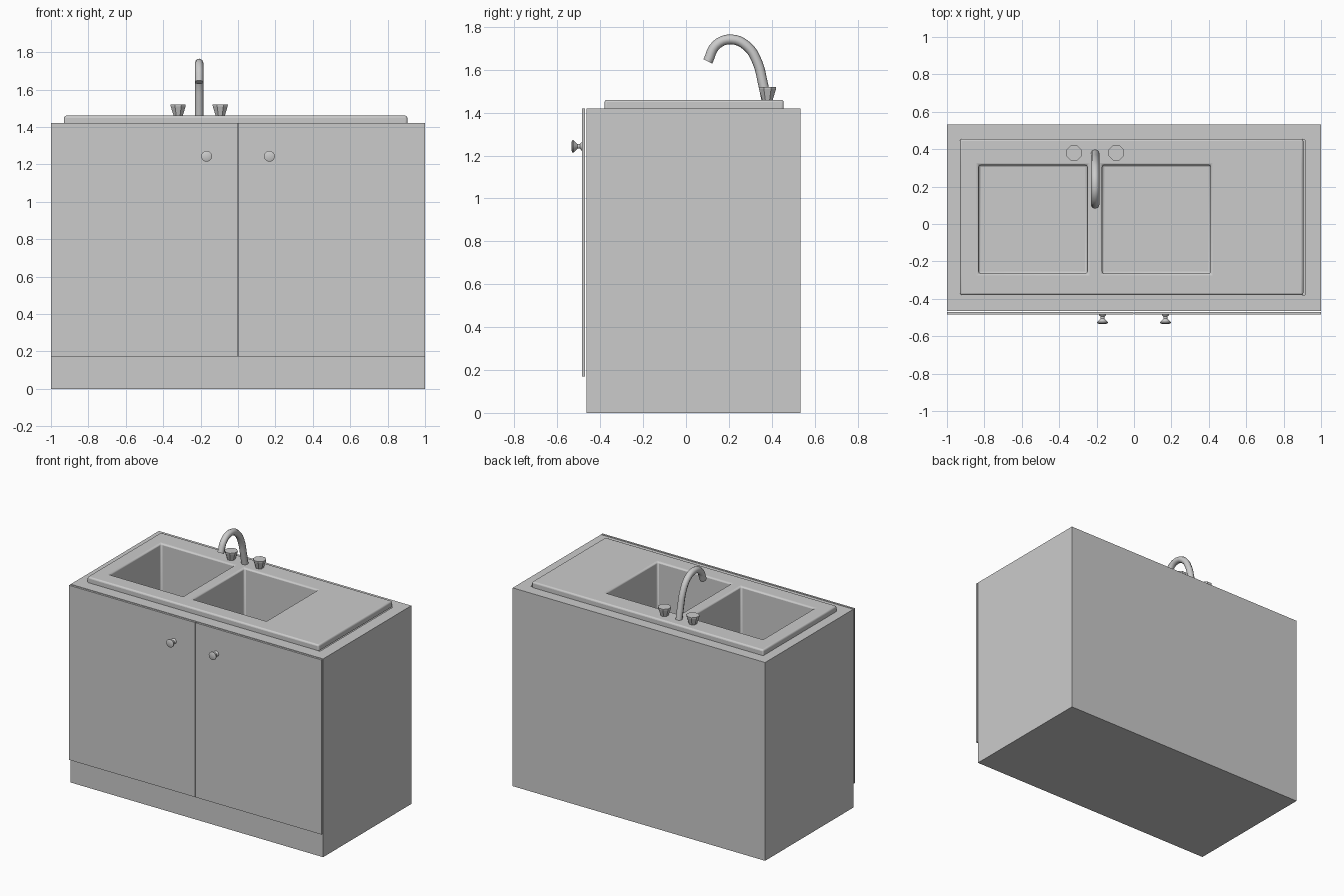
import bpy, bmesh, math
from mathutils import Matrix

if "Cube" in bpy.data.objects:
    bpy.data.objects.remove(bpy.data.objects["Cube"])


def make_object(name, bm, matrix=None):
    if matrix:
        bmesh.ops.transform(bm, matrix=matrix, verts=bm.verts)
    mesh = bpy.data.meshes.new(name)
    bm.to_mesh(mesh)
    bm.free()
    obj = bpy.data.objects.new(name, mesh)
    bpy.context.collection.objects.link(obj)
    return obj


def box_bm(lo, hi):
    bm = bmesh.new()
    bmesh.ops.create_cube(bm, size=1)
    for v in bm.verts:
        v.co = [(a + b) / 2 + c * (b - a) for a, b, c in zip(lo, hi, v.co)]
    return bm


def lathe(name, profile, sides, matrix, turn=0.0):
    bm = bmesh.new()
    rings = []
    for r, h in profile:
        angles = [turn + 2 * math.pi * i / sides for i in range(sides)]
        rings.append([bm.verts.new((r * math.cos(a), r * math.sin(a), h)) for a in angles])
    for low, high in zip(rings, rings[1:]):
        for i in range(sides):
            j = (i + 1) % sides
            bm.faces.new((low[i], low[j], high[j], high[i]))
    bm.faces.new(rings[0][::-1])
    bm.faces.new(rings[-1])
    return make_object(name, bm, matrix)


def shade_smooth(obj, degrees=35):
    bpy.ops.object.select_all(action='DESELECT')
    obj.select_set(True)
    bpy.context.view_layer.objects.active = obj
    bpy.ops.object.shade_smooth_by_angle(angle=math.radians(degrees))


# Cabinet body, with an opening in the top under the sink
bm = box_bm((-1, -0.465, 0), (1, 0.533, 1.42))
top = max(bm.faces, key=lambda f: f.calc_center_median().z)
bmesh.ops.inset_region(bm, faces=[top], thickness=0.12)
bmesh.ops.delete(bm, geom=[top], context='FACES')
make_object("cabinet", bm)

# Doors and knobs
knob_profile = [(0.02, 0), (0.018, 0.005), (0.01, 0.011), (0.011, 0.022),
                (0.029, 0.041), (0.029, 0.046), (0.02, 0.05)]
for side, s in (("left", -1), ("right", 1)):
    x0, x1 = sorted((s * 0.003, s * 1.0))
    make_object(side + "_door", box_bm((x0, -0.485, 0.17), (x1, -0.471, 1.42)))
    place = Matrix.Translation((s * 0.168, -0.484, 1.243)) @ Matrix.Rotation(math.pi / 2, 4, 'X')
    shade_smooth(lathe(side + "_knob", knob_profile, 16, place))

# Sink: a grid of top panels, where two cells drop down into basins
xs = [-0.93, -0.83, -0.25, -0.17, 0.41, 0.905]
ys = [-0.38, -0.265, 0.315, 0.455]
top_z, floor_z, skirt_z = 1.46, 1.06, 1.418
bm = bmesh.new()


def quad(*points):
    bm.faces.new([bm.verts.new(p) for p in points])


def walls(x0, x1, y0, y1, z, inward):
    corners = [(x0, y0), (x1, y0), (x1, y1), (x0, y1)]
    if inward:
        corners.reverse()
    for a, b in zip(corners, corners[1:] + corners[:1]):
        quad((*a, z), (*b, z), (*b, top_z), (*a, top_z))


for i in range(5):
    for j in range(3):
        x0, x1, y0, y1 = xs[i], xs[i + 1], ys[j], ys[j + 1]
        basin = j == 1 and i in (1, 3)
        z = floor_z if basin else top_z
        quad((x0, y0, z), (x1, y0, z), (x1, y1, z), (x0, y1, z))
        if basin:
            walls(x0, x1, y0, y1, floor_z, True)
# Outer skirt follows the same divisions as the top panels
for a, b in zip(xs, xs[1:]):
    quad((a, ys[0], skirt_z), (b, ys[0], skirt_z), (b, ys[0], top_z), (a, ys[0], top_z))
    quad((b, ys[3], skirt_z), (a, ys[3], skirt_z), (a, ys[3], top_z), (b, ys[3], top_z))
for a, b in zip(ys, ys[1:]):
    quad((xs[5], a, skirt_z), (xs[5], b, skirt_z), (xs[5], b, top_z), (xs[5], a, top_z))
    quad((xs[0], b, skirt_z), (xs[0], a, skirt_z), (xs[0], a, top_z), (xs[0], b, top_z))
bmesh.ops.remove_doubles(bm, verts=bm.verts, dist=0.0001)
sink = make_object("sink", bm)
bevel = sink.modifiers.new("rounded_edges", 'BEVEL')
bevel.width = 0.011
bevel.segments = 3
bevel.limit_method = 'ANGLE'
shade_smooth(sink)

# Tap handles: tapered octagons
for side, x in (("left", -0.32), ("right", -0.095)):
    lathe(side + "_tap", [(0.026, 0), (0.043, 0.052), (0.044, 0.062)], 8,
          Matrix.Translation((x, 0.38, 1.458)), math.pi / 8)

# Spout: a bent tube
path = [(0.377, 1.45), (0.358, 1.54), (0.333, 1.635), (0.285, 1.71),
        (0.21, 1.742), (0.14, 1.715), (0.102, 1.639)]
curve = bpy.data.curves.new("spout", 'CURVE')
curve.dimensions = '3D'
curve.bevel_depth = 0.023
curve.bevel_resolution = 2
curve.resolution_u = 4
curve.use_fill_caps = True
spline = curve.splines.new('BEZIER')
spline.bezier_points.add(len(path) - 1)
for p, (y, z) in zip(spline.bezier_points, path):
    p.co = (-0.208, y, z)
    p.handle_left_type = p.handle_right_type = 'AUTO'
bpy.context.collection.objects.link(bpy.data.objects.new("spout", curve))
